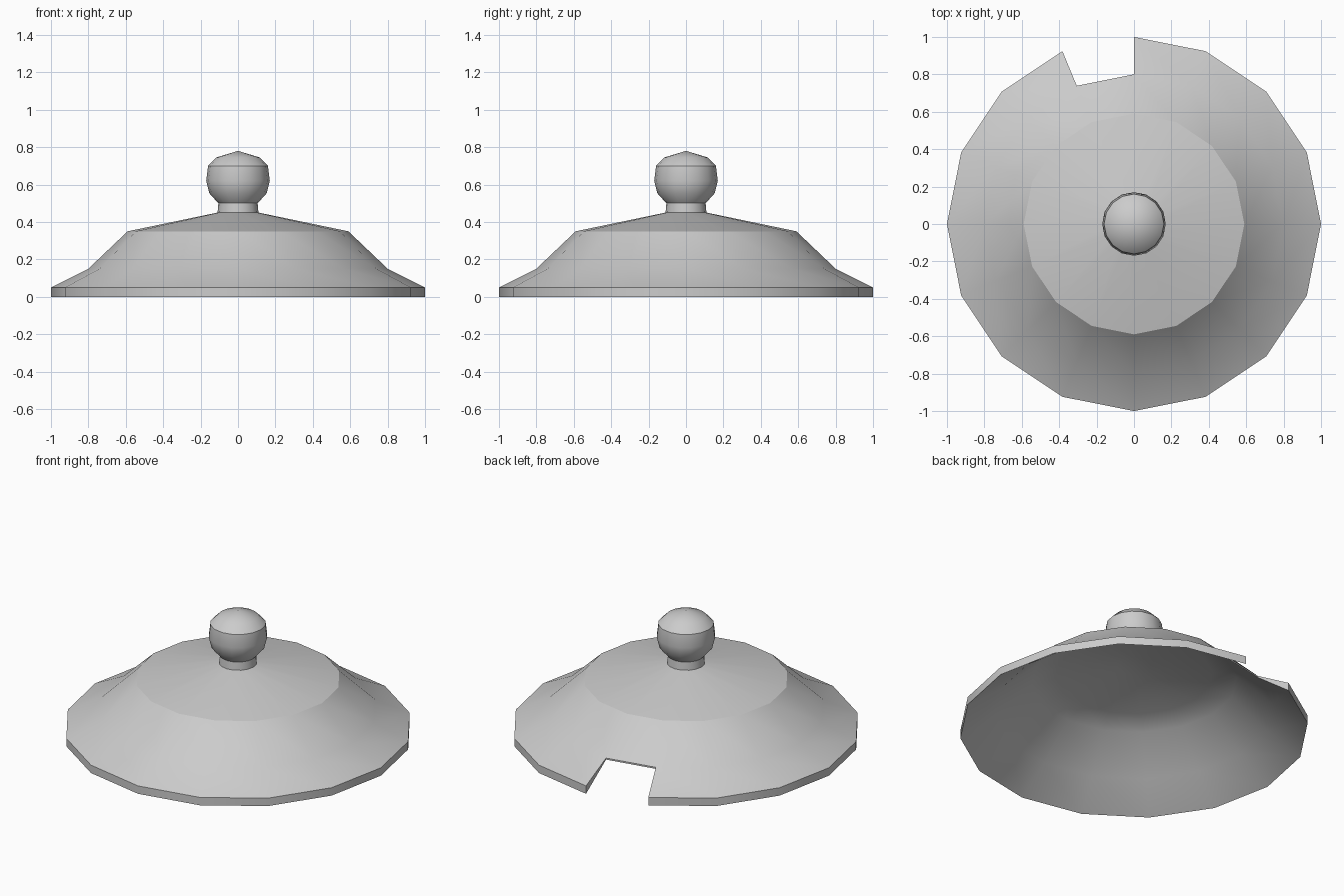
import bpy, bmesh, math

if "Cube" in bpy.data.objects:
    bpy.data.objects.remove(bpy.data.objects["Cube"])

SIDES = 16
NOTCH = 4   # segment from 90 to 112.5 degrees is cut out of the rim

grey = bpy.data.materials.new("plain grey")
grey.diffuse_color = (0.6, 0.6, 0.6, 1)
grey.use_nodes = True
grey.node_tree.nodes["Principled BSDF"].inputs["Base Color"].default_value = grey.diffuse_color


def finish(bm, name):
    bmesh.ops.recalc_face_normals(bm, faces=bm.faces)
    me = bpy.data.meshes.new(name)
    bm.to_mesh(me)
    bm.free()
    ob = bpy.data.objects.new(name, me)
    bpy.context.collection.objects.link(ob)
    me.materials.append(grey)
    bpy.ops.object.select_all(action='DESELECT')
    ob.select_set(True)
    bpy.context.view_layer.objects.active = ob
    bpy.ops.object.shade_smooth_by_angle(angle=math.radians(30))
    return ob


def lathe(bm, profile, skip=lambda seg, row: False):
    """Spin (radius, z) points round z; returns the vertex rings."""
    rings = []
    for r, z in profile:
        if r == 0:
            rings.append([bm.verts.new((0, 0, z))] * SIDES)
        else:
            angles = [2 * math.pi * i / SIDES for i in range(SIDES)]
            rings.append([bm.verts.new((r * math.cos(a), r * math.sin(a), z)) for a in angles])
    for row in range(len(rings) - 1):
        a, b = rings[row], rings[row + 1]
        for i in range(SIDES):
            if skip(i, row):
                continue
            j = (i + 1) % SIDES
            bm.faces.new(list(dict.fromkeys((a[i], a[j], b[j], b[i]))))
    return rings


# Lid: outer skin down to the rim, then the hollow underside
bm = bmesh.new()
outer = [(0, 0.465), (0.11, 0.45), (0.59, 0.35), (0.8, 0.15), (1, 0.05)]
inner = [(1, 0), (0.8, 0.14), (0.59, 0.33), (0.45, 0.37), (0.1, 0.43), (0, 0.435)]
rings = lathe(bm, outer + inner, lambda seg, row: seg == NOTCH and row in (3, 4, 5))
# Walls of the ladle notch
top, rim_top, rim_low, low = rings[3:7]
n, m = NOTCH, NOTCH + 1
bm.faces.new((top[n], top[m], low[m], low[n]))
for k in (n, m):
    bm.faces.new((top[k], rim_top[k], rim_low[k], low[k]))
finish(bm, "lid")

# Knob with a short neck
bm = bmesh.new()
lathe(bm, [(0, 0.44), (0.11, 0.44), (0.105, 0.5), (0.153, 0.553), (0.17, 0.62),
           (0.16, 0.7), (0.115, 0.745), (0, 0.78)])
finish(bm, "knob")
